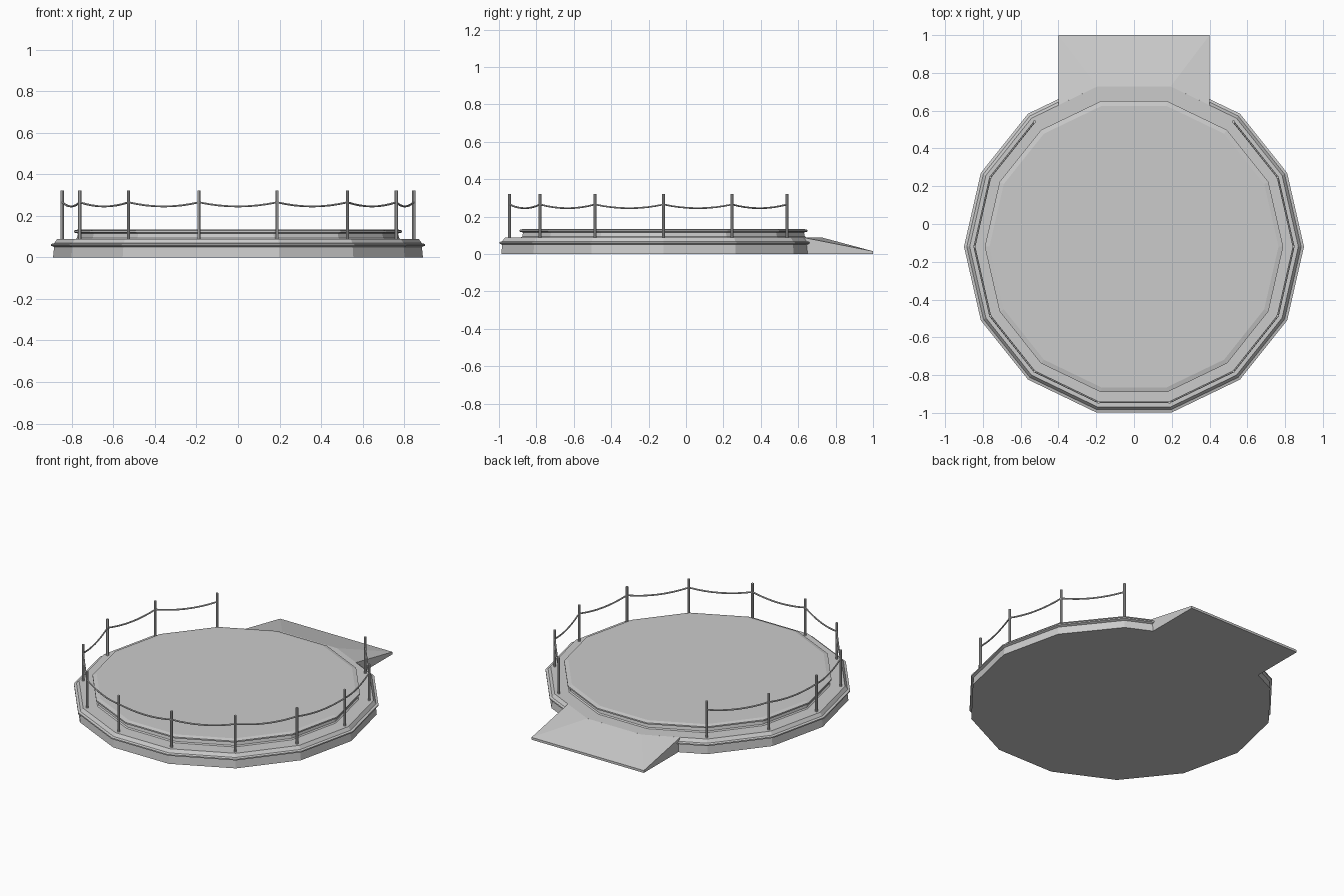
import bpy, bmesh, math
from mathutils import Vector

if "Cube" in bpy.data.objects:
    bpy.data.objects.remove(bpy.data.objects["Cube"], do_unlink=True)

SIDES = 14
CY = -0.12          # centre of the round stage
STEP = math.tau / SIDES

stone = bpy.data.materials.new("light grey stone")
stone.use_nodes = True
stone.diffuse_color = (0.6, 0.6, 0.6, 1)
stone.node_tree.nodes["Principled BSDF"].inputs["Base Color"].default_value = (0.6, 0.6, 0.6, 1)


def finish(name, bm):
    bmesh.ops.recalc_face_normals(bm, faces=bm.faces)
    mesh = bpy.data.meshes.new(name)
    bm.to_mesh(mesh)
    bm.free()
    mesh.materials.append(stone)
    obj = bpy.data.objects.new(name, mesh)
    bpy.context.collection.objects.link(obj)


def corner(i, r, z):
    return Vector((r * math.cos(i * STEP), CY + r * math.sin(i * STEP), z))


def skin(bm, loops):
    """Join closed loops of points into a capped tube."""
    rings = [[bm.verts.new(p) for p in loop] for loop in loops]
    for low, high in zip(rings, rings[1:]):
        for i in range(len(low)):
            j = (i + 1) % len(low)
            bm.faces.new((low[i], low[j], high[j], high[i]))
    bm.faces.new(rings[0])
    bm.faces.new(rings[-1])


def tier(name, profile):
    bm = bmesh.new()
    skin(bm, [[corner(i + 0, r, z) for i in range(SIDES)] for r, z in profile])
    finish(name, bm)


# Two moulded tiers
tier("lower_tier", [(0.89, 0), (0.885, 0.05), (0.9, 0.056), (0.9, 0.064),
                    (0.885, 0.068), (0.87, 0.088)])
tier("upper_tier", [(0.785, 0.086), (0.775, 0.094), (0.77, 0.115), (0.79, 0.12),
                    (0.79, 0.129), (0.765, 0.135)])

# Entrance ramp fanning out from the rear edges of the lower tier
bm = bmesh.new()
outline = [(-0.4, 1.0, 0.015), (-0.4, 0.629, 0.088), (-0.194, 0.728, 0.088),
           (0.194, 0.728, 0.088), (0.4, 0.629, 0.088), (0.4, 1.0, 0.015)]
top = [bm.verts.new(p) for p in outline]
base = [bm.verts.new((x, y, 0)) for x, y, z in outline]
for strip in ((0, 1, 2), (0, 2, 3, 5), (3, 4, 5)):
    bm.faces.new([top[i] for i in strip])
    bm.faces.new([base[i] for i in strip])
for i in range(6):
    j = (i + 1) % 6
    bm.faces.new((top[i], top[j], base[j], base[i]))
finish("entrance_ramp", bm)

# Railing posts, leaving the ramp open
POST_R, ROPE_Z = 0.845, 0.265
stops = range(5, 17)
for n, i in enumerate(stops):
    bpy.ops.mesh.primitive_cylinder_add(vertices=8, radius=0.008, depth=0.235,
                                        location=corner(i, POST_R, 0.2035))
    post = bpy.context.object
    post.name = f"railing_post_{n + 1}"
    post.data.materials.append(stone)

# Sagging ropes between neighbouring posts
SEGMENTS, ROPE_SIDES, ROPE_R, SAG = 8, 6, 0.005, 0.02
UP = Vector((0, 0, 1))
for n, i in enumerate(stops[:-1]):
    a, b = corner(i, POST_R, ROPE_Z), corner(i + 1, POST_R, ROPE_Z)
    side = (b - a).cross(UP).normalized()
    angles = [k * math.tau / ROPE_SIDES for k in range(ROPE_SIDES)]
    loops = []
    for s in range(SEGMENTS + 1):
        t = s / SEGMENTS
        centre = a.lerp(b, t) - UP * SAG * 4 * t * (1 - t)
        loops.append([centre + ROPE_R * (side * math.cos(w) + UP * math.sin(w)) for w in angles])
    bm = bmesh.new()
    skin(bm, loops)
    finish(f"railing_rope_{n + 1}", bm)
